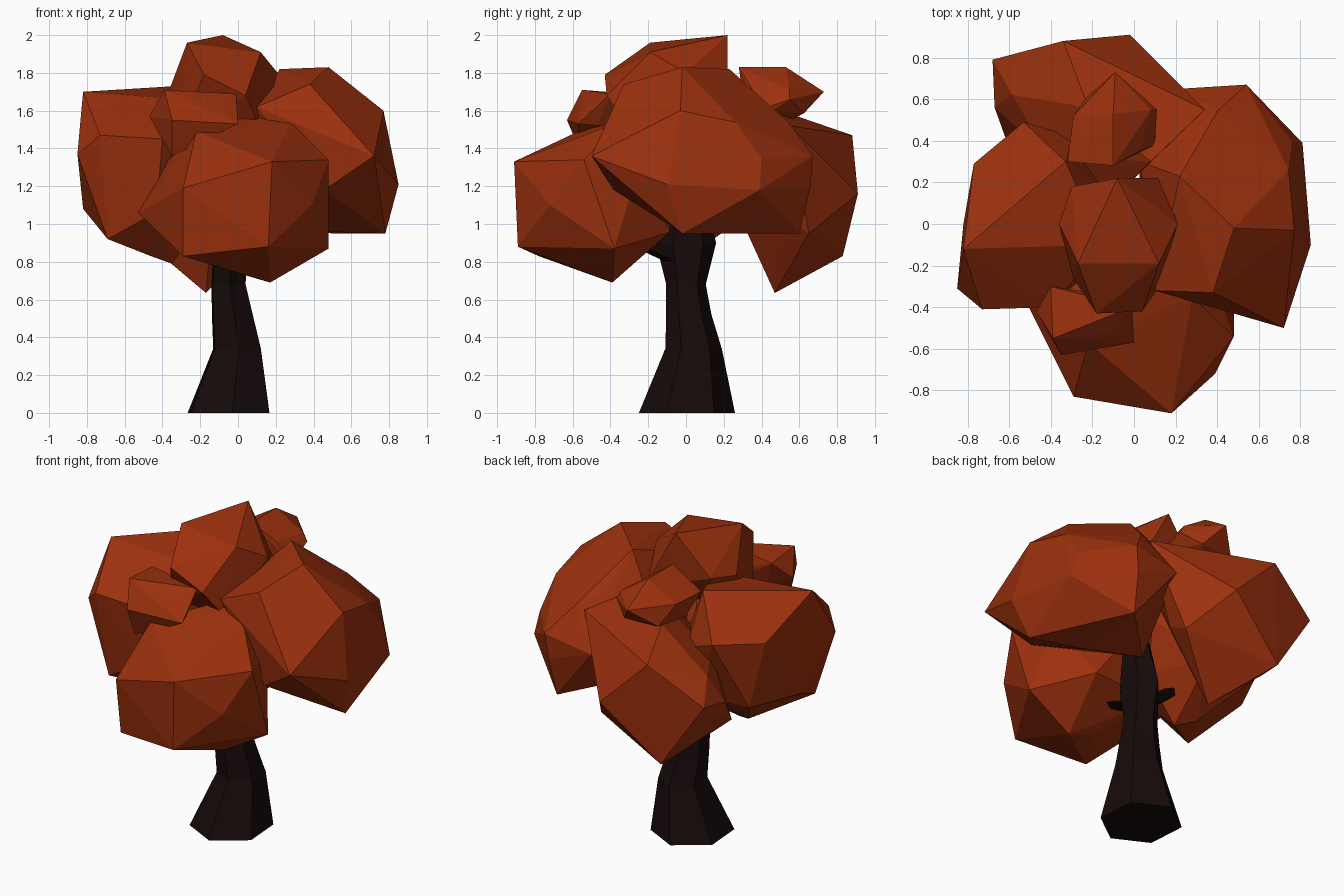
import bpy, bmesh
from math import sin, cos, pi
from mathutils import Vector, Matrix


def material(name, rgb):
    m = bpy.data.materials.new(name)
    m.diffuse_color = (*rgb, 1)
    return m


LEAF = material("autumn_leaf", (0.33, 0.03, 0.004))
BARK = material("dark_bark", (0.008, 0.003, 0.003))


def finish(name, bm, mat):
    bmesh.ops.recalc_face_normals(bm, faces=bm.faces)
    me = bpy.data.meshes.new(name)
    bm.to_mesh(me)
    bm.free()
    me.materials.append(mat)
    bpy.context.collection.objects.link(bpy.data.objects.new(name, me))


def clump(name, centre, radii, corners):
    """Faceted leaf clump: an icosphere pulled out to a few corners by a convex hull."""
    ball = bmesh.new()
    mat = Matrix.Translation(centre) @ Matrix.Diagonal((*radii, 1)) @ Matrix.Rotation(0.4, 4, 'Z')
    bmesh.ops.create_icosphere(ball, subdivisions=1, radius=1, matrix=mat)
    bm = bmesh.new()
    for p in [v.co for v in ball.verts] + [Vector(c) for c in corners]:
        bm.verts.new(p)
    ball.free()
    bmesh.ops.convex_hull(bm, input=bm.verts[:])
    bmesh.ops.delete(bm, geom=[v for v in bm.verts if not v.link_faces], context='VERTS')
    finish(name, bm, LEAF)


def loft(name, rings, sides, turn=0.0):
    """Faceted limb through rings of (x, y, z, radius x, radius y)."""
    bm = bmesh.new()
    loops = [[bm.verts.new((x + rx * cos(turn + 2 * pi * i / sides),
                            y + ry * sin(turn + 2 * pi * i / sides), z))
              for i in range(sides)] for x, y, z, rx, ry in rings]
    for a, b in zip(loops, loops[1:]):
        for i in range(sides):
            j = (i + 1) % sides
            bm.faces.new((a[i], a[j], b[j], b[i]))
    bm.faces.new(loops[0][::-1])
    bm.faces.new(loops[-1])
    finish(name, bm, BARK)


# Trunk: flared foot, leaning slightly left
loft("trunk", [(-0.05, 0.005, 0.0, 0.24, 0.255), (-0.005, 0.04, 0.34, 0.14, 0.15),
               (-0.03, 0.015, 0.52, 0.12, 0.12), (-0.05, 0.0, 0.68, 0.10, 0.105),
               (-0.04, 0.0, 0.9, 0.10, 0.16), (-0.02, 0.0, 1.2, 0.08, 0.08)], 6, 0.6)

# Branches reaching into the clumps
for side, (x, y, z) in {"front": (0.0, -0.4, 0.96), "left": (-0.45, 0.0, 1.1)}.items():
    loft("branch_" + side, [(-0.04, 0, 0.78, 0.07, 0.07),
                            (x * 0.5 - 0.02, y * 0.5, 0.78 + (z - 0.78) * 0.5, 0.06, 0.06),
                            (x, y, z, 0.03, 0.03)], 5)

# Four large leaf clumps
clump("front_leaves", (0, -0.38, 1.13), (0.46, 0.38, 0.39),
      [(0.18, -0.91, 1.33), (0.16, -0.89, 0.88), (0.17, -0.39, 0.69), (-0.29, -0.83, 1.19),
       (-0.29, -0.78, 0.83), (-0.53, -0.35, 1.06), (0.48, -0.38, 0.87), (0.48, -0.54, 1.34),
       (0.28, -0.35, 1.54), (0.08, -0.25, 1.58), (-0.22, -0.57, 1.49), (0.39, -0.72, 1.1)])
clump("right_leaves", (0.43, 0.08, 1.36), (0.38, 0.52, 0.40),
      [(0.48, -0.02, 1.83), (0.72, -0.5, 1.36), (0.85, -0.1, 1.21), (0.78, -0.02, 0.95),
       (0.77, -0.03, 1.6), (0.81, 0.39, 1.18), (0.54, 0.67, 1.36), (0.5, 0.6, 0.95),
       (0.22, 0.23, 1.82), (0.52, 0.66, 1.2), (0.1, -0.32, 1.62), (0.22, 0.65, 1.3),
       (0.02, 0.1, 1.05), (0.38, -0.33, 1.74), (0.03, 0.3, 1.5), (0.76, 0.4, 1.35),
       (0.28, 0.45, 1.6)])
clump("left_leaves", (-0.46, 0.02, 1.25), (0.35, 0.42, 0.42),
      [(-0.82, -0.12, 1.7), (-0.85, -0.31, 1.37), (-0.73, -0.41, 1.47), (-0.69, -0.33, 0.92),
       (-0.82, 0.0, 1.08), (-0.77, 0.29, 1.5), (-0.53, 0.49, 1.5), (-0.33, 0.3, 1.73),
       (-0.4, -0.4, 1.45), (-0.35, -0.05, 0.79), (-0.08, 0.08, 1.35), (-0.15, -0.1, 1.65),
       (-0.3, 0.42, 1.4)])
clump("back_leaves", (-0.22, 0.56, 1.2), (0.42, 0.30, 0.38),
      [(-0.02, 0.91, 1.16), (-0.34, 0.88, 1.47), (-0.68, 0.79, 1.25), (-0.4, 0.83, 0.83),
       (-0.17, 0.47, 0.635), (0.34, 0.55, 1.52), (-0.67, 0.56, 1.2), (0.15, 0.65, 0.95),
       (-0.1, 0.12, 1.4), (0.08, 0.3, 1.65), (-0.62, 0.42, 1.02)])

# Three small tufts on the crown
clump("top_tuft", (-0.08, -0.08, 1.68), (0.24, 0.27, 0.23),
      [(-0.08, 0.22, 2.0), (-0.27, -0.19, 1.96), (0.12, -0.19, 1.91), (0.21, 0.0, 1.8),
       (-0.18, -0.43, 1.79), (0.04, -0.42, 1.68), (-0.36, 0.0, 1.72), (0.12, -0.3, 1.5),
       (-0.3, -0.25, 1.5), (0.14, 0.22, 1.6), (-0.3, 0.18, 1.75)])
clump("back_tuft", (-0.1, 0.48, 1.65), (0.22, 0.19, 0.14),
      [(-0.09, 0.73, 1.7), (-0.1, 0.53, 1.83), (-0.1, 0.28, 1.83), (-0.32, 0.3, 1.72),
       (0.11, 0.55, 1.66), (0.1, 0.38, 1.6)])
clump("front_tuft", (-0.22, -0.44, 1.57), (0.20, 0.13, 0.11),
      [(-0.39, -0.55, 1.71), (-0.4, -0.3, 1.69), (-0.01, -0.4, 1.69), (-0.47, -0.42, 1.57),
       (-0.35, -0.63, 1.55), (-0.35, -0.55, 1.36), (0.0, -0.57, 1.53)])
